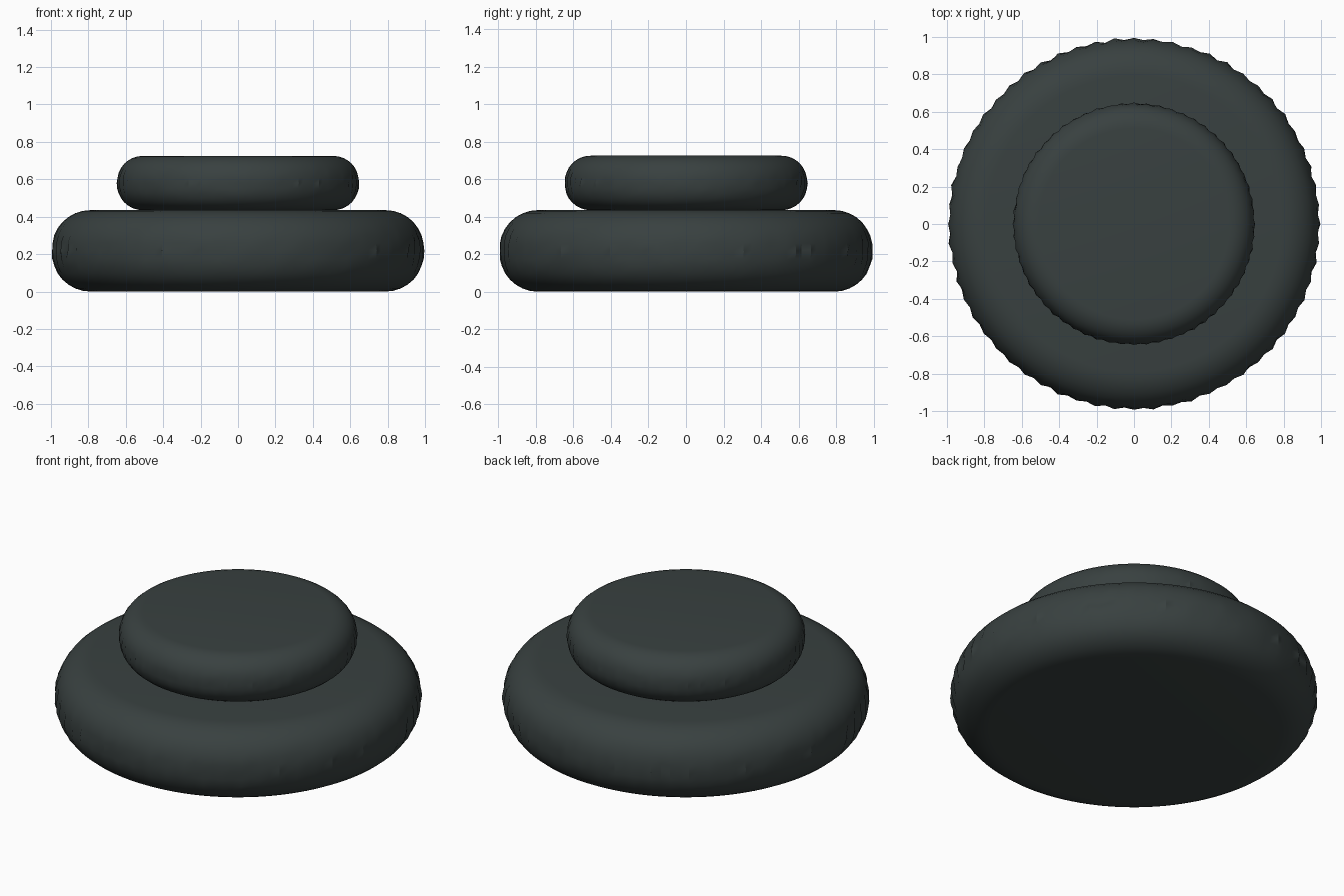
import bpy, math, random

if "Cube" in bpy.data.objects:
    bpy.data.objects.remove(bpy.data.objects["Cube"])

random.seed(4)
SEGMENTS = 120

mat = bpy.data.materials.new("dark_slate")
mat.diffuse_color = (0.04, 0.052, 0.051, 1)
mat.use_nodes = True
mat.node_tree.nodes["Principled BSDF"].inputs["Base Color"].default_value = mat.diffuse_color


def cushion_disc(name, radius, flat, z0, z1, pucker):
    """Flat-topped disc with a half-round rim, puckered along its seam."""
    mid, half = (z0 + z1) / 2, (z1 - z0) / 2
    steps = 16
    verts, faces = [], []
    for i in range(steps + 1):
        a = -math.pi / 2 + math.pi * i / steps
        r = flat + (radius - flat) * math.cos(a)
        z = mid + half * math.sin(a)
        near = max(0, 1 - abs(a) / 0.75)      # strongest at the seam
        for s in range(SEGMENTS):
            t = 2 * math.pi * s / SEGMENTS
            wave = (s % 2) * 0.8 + random.uniform(0, 0.5)
            rr = r - pucker * near * wave
            zz = z + pucker * 0.3 * near * random.uniform(-1, 1)
            verts.append((rr * math.cos(t), rr * math.sin(t), zz))
    for i in range(steps):
        for s in range(SEGMENTS):
            n = (s + 1) % SEGMENTS
            a, b = i * SEGMENTS, (i + 1) * SEGMENTS
            faces.append((a + s, a + n, b + n, b + s))
    # flat bottom and top
    faces.append(tuple(reversed(range(SEGMENTS))))
    faces.append(tuple(range(steps * SEGMENTS, (steps + 1) * SEGMENTS)))
    mesh = bpy.data.meshes.new(name)
    mesh.from_pydata(verts, [], faces)
    mesh.update()
    mesh.materials.append(mat)
    obj = bpy.data.objects.new(name, mesh)
    bpy.context.collection.objects.link(obj)
    bpy.ops.object.select_all(action='DESELECT')
    obj.select_set(True)
    bpy.context.view_layer.objects.active = obj
    bpy.ops.object.shade_smooth_by_angle(angle=math.radians(30))
    return obj


# large base disc and smaller disc resting on it
cushion_disc("lower_disc", 1.0, 0.79, 0.0, 0.435, 0.018)
cushion_disc("upper_disc", 0.65, 0.51, 0.435, 0.725, 0.01)
